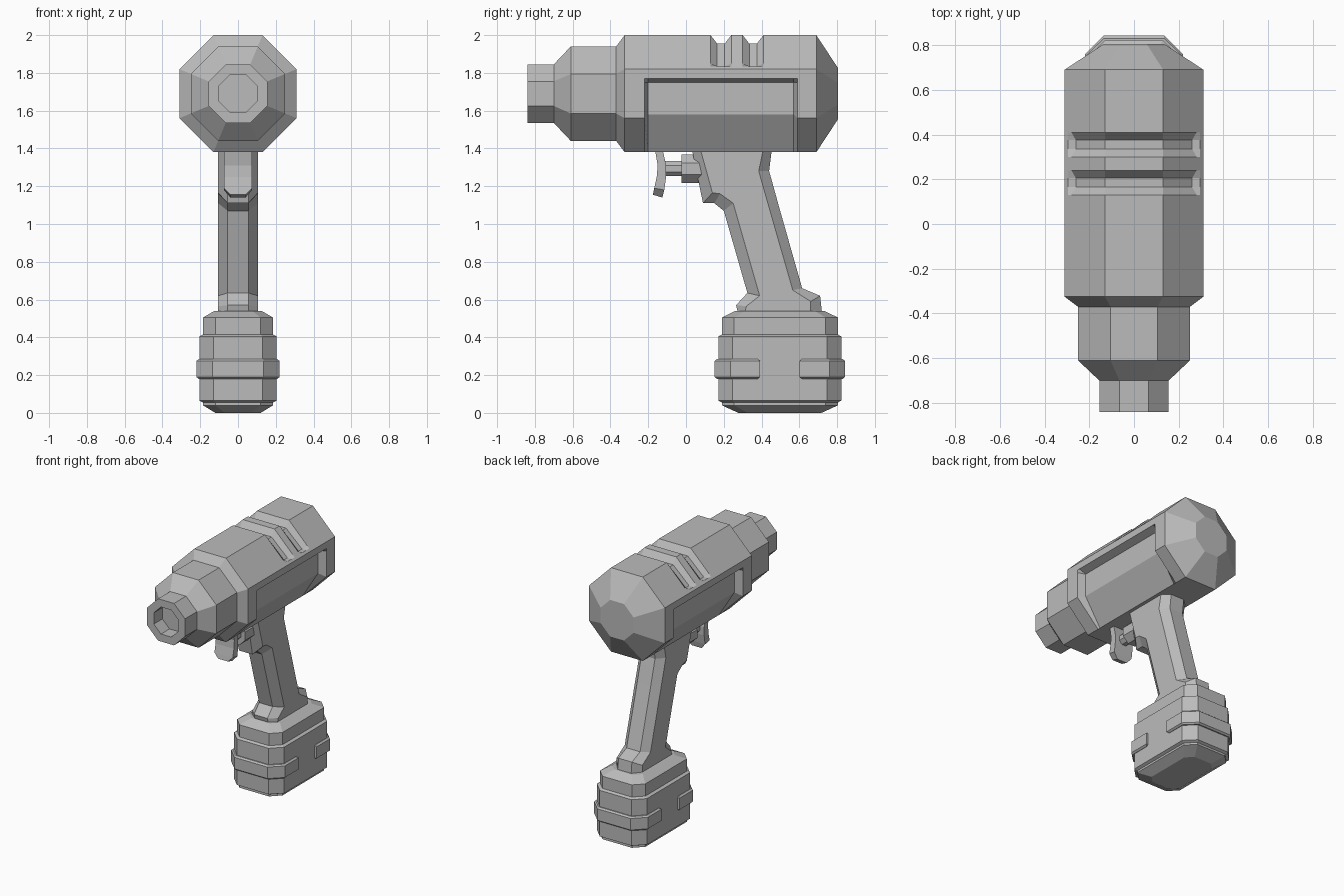
import bpy, bmesh

if "Cube" in bpy.data.objects:
    bpy.data.objects.remove(bpy.data.objects["Cube"], do_unlink=True)

grey = bpy.data.materials.new("plain_grey")
grey.use_nodes = True
grey.diffuse_color = (0.5, 0.5, 0.5, 1)
bsdf = next(n for n in grey.node_tree.nodes if n.type == 'BSDF_PRINCIPLED')
bsdf.inputs["Base Color"].default_value = grey.diffuse_color


def loft(name, rings):
    """Skin a list of equal-length closed rings and cap both ends."""
    bm = bmesh.new()
    loops = [[bm.verts.new(p) for p in ring] for ring in rings]
    n = len(loops[0])
    for a, b in zip(loops, loops[1:]):
        for i in range(n):
            j = (i + 1) % n
            bm.faces.new((a[i], a[j], b[j], b[i]))
    bm.faces.new(loops[0])
    bm.faces.new(loops[-1])
    bmesh.ops.recalc_face_normals(bm, faces=bm.faces)
    mesh = bpy.data.meshes.new(name)
    bm.to_mesh(mesh)
    bm.free()
    mesh.materials.append(grey)
    obj = bpy.data.objects.new(name, mesh)
    bpy.context.collection.objects.link(obj)
    return obj


def mirrored(half):
    """Close a half outline of (x, y, z) points across x = 0."""
    return half + [(-x, y, z) for x, y, z in reversed(half)]


# Motor housing: octagonal sections along y, with grooves and side recesses
AXIS, SIZE = 1.69, 0.31


def housing_ring(y, radius=SIZE, groove=False, recess=False):
    side = 0.255 if recess else SIZE
    half = [(0.13, 0.265 if groove else SIZE),
            (0.26, 0.145) if groove else (0.28, 0.16),
            (0.295, 0.145), (SIZE, 0.13), (SIZE, 0.08),
            (side, 0.06), (side, -0.11 if recess else -0.13),
            (0.13, -SIZE)]
    s = radius / SIZE
    return mirrored([(x * s, y, AXIS + z * s) for x, z in half])


rings = [housing_ring(y, r) for y, r in (
    (-0.74, 0.10), (-0.84, 0.10), (-0.84, 0.155), (-0.70, 0.155),
    (-0.61, 0.25), (-0.37, 0.25), (-0.325, SIZE), (-0.22, SIZE))]
rings.append(housing_ring(-0.20, recess=True))
for start in (0.13, 0.30):
    for step, cut in ((0, False), (0.035, True), (0.075, True), (0.11, False)):
        rings.append(housing_ring(start + step, groove=cut, recess=True))
rings.append(housing_ring(0.57, recess=True))
rings += [housing_ring(y, r) for y, r in ((0.59, SIZE), (0.69, SIZE), (0.805, 0.135))]
loft("motor_housing", rings)

# Handle: chamfered grip; each line runs from top to bottom as (y, z)
front_edge = [(.03, 1.40), (.09, 1.11), (.15, 1.11), (.20, 1.07),
              (.325, .635), (.265, .57), (.275, .53)]
front_side = [(.075, 1.40), (.14, 1.165), (.18, 1.16), (.25, 1.11),
              (.39, .62), (.32, .565), (.31, .53)]
back_side = [(.41, 1.40), (.385, 1.28), (.402, 1.22), (.432, 1.115),
             (.565, .65), (.66, .59), (.66, .53)]
back_edge = [(.455, 1.40), (.44, 1.28), (.457, 1.22), (.49, 1.10),
             (.615, .66), (.71, .62), (.72, .53)]
loft("handle", [mirrored([(.055, *a), (.105, *b), (.105, *c), (.055, *d)])
                for a, b, c, d in zip(front_edge, front_side, back_side, back_edge)])

# Battery: stacked chamfered rectangles
MID = 0.497


def battery_ring(z, wide, deep, cut=0.075):
    return mirrored([(wide - cut, MID - deep, z), (wide, MID - deep + cut, z),
                     (wide, MID + deep - cut, z), (wide - cut, MID + deep, z)])


loft("battery", [battery_ring(*row) for row in (
    (0, .12, .22, .05), (.04, .185, .307, .065), (.055, .185, .307, .065),
    (.065, .205, .325), (.405, .205, .325), (.415, .185, .307, .065),
    (.505, .185, .307, .065), (.54, .125, .235, .05))])

# Battery clasps wrapping the front and back ends
for name, d in (("front_clasp", -1), ("back_clasp", 1)):
    loft(name, [mirrored([(.22 - e, MID + d * (.105 + e), z),
                          (.22 - e, MID + d * .262, z),
                          (.135, MID + d * (.345 - e), z)])
                for z, e in ((.18, .012), (.19, 0), (.275, 0), (.285, .012))])

# Trigger blade: width, front y, front z, back y, back z
loft("trigger", [mirrored([(w, fy, fz), (w, by, bz)]) for w, fy, fz, by, bz in (
    (.075, -.165, 1.40, -.125, 1.40), (.075, -.15, 1.31, -.105, 1.31),
    (.075, -.155, 1.25, -.105, 1.25), (.075, -.168, 1.19, -.115, 1.18),
    (.04, -.175, 1.155, -.125, 1.14))])


# Trigger rod and collar: short octagonal bars along y
def bar(name, y0, y1, r):
    k = r * 0.414
    half = [(k, r), (r, k), (r, -k), (k, -r)]
    loft(name, [mirrored([(x, y, 1.293 + z) for x, z in half]) for y in (y0, y1)])


bar("trigger_rod", -.13, .02, .04)
bar("trigger_collar", -.025, .10, .075)
